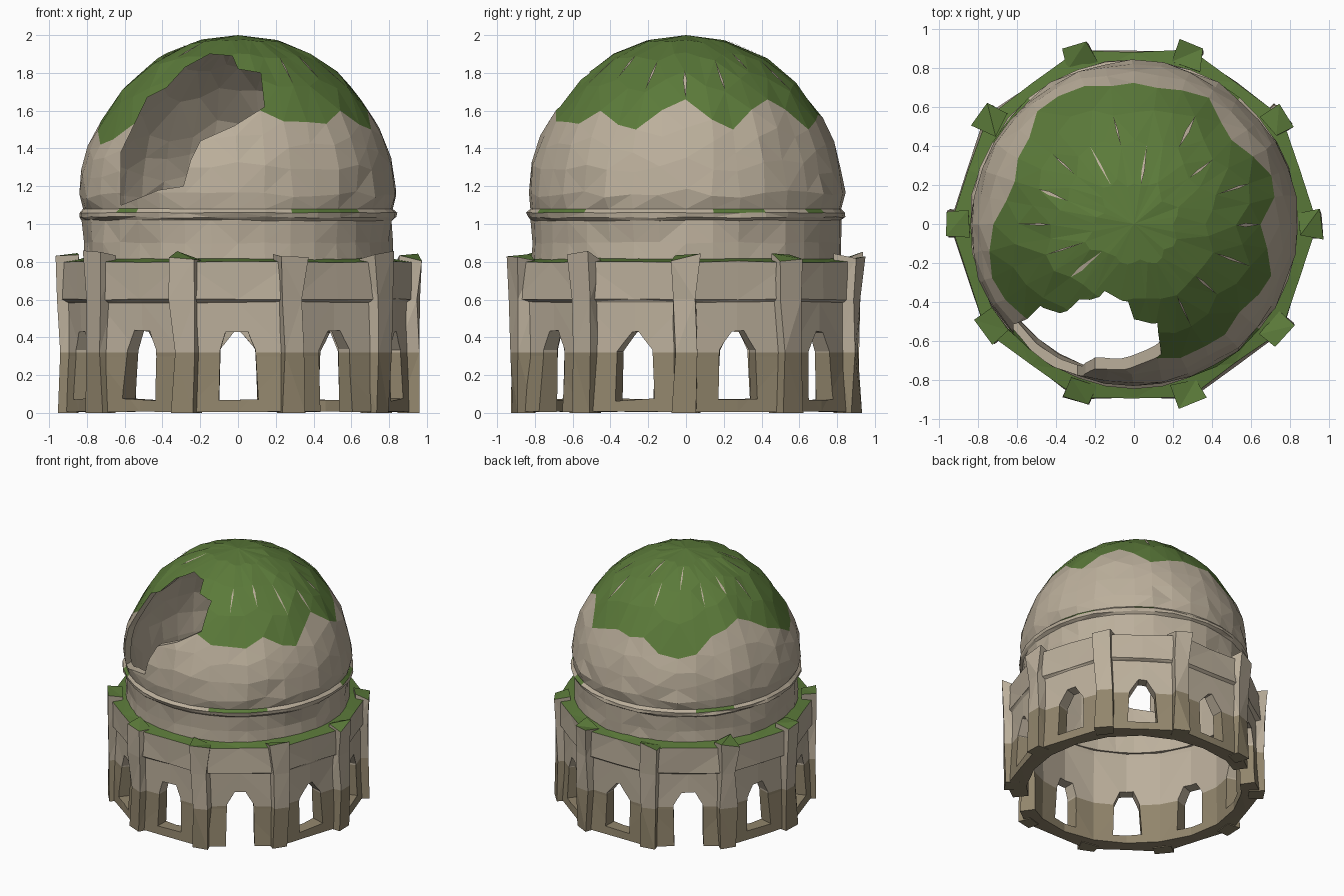
import bpy, bmesh, random
from math import sin, cos, asin, pi, radians
from mathutils import Vector

random.seed(4)
if "Cube" in bpy.data.objects:
    bpy.data.objects.remove(bpy.data.objects["Cube"])


def material(name, r, g, b):
    m = bpy.data.materials.new(name)
    m.use_nodes = True
    m.diffuse_color = (r, g, b, 1)
    m.node_tree.nodes["Principled BSDF"].inputs["Base Color"].default_value = (r, g, b, 1)
    return m


MATS = [material("pale stone", 0.50, 0.43, 0.33),
        material("moss", 0.105, 0.195, 0.042),
        material("damp stone", 0.285, 0.235, 0.15)]
STONE, MOSS, DAMP = range(3)
DAMP_Z = 0.32
BAYS = 10


def jit(a):
    return random.uniform(-a, a)


def polar(r, angle, z):
    return Vector((r * cos(angle), r * sin(angle), z))


def finish(bm, name):
    bmesh.ops.recalc_face_normals(bm, faces=bm.faces)
    me = bpy.data.meshes.new(name)
    bm.to_mesh(me)
    bm.free()
    for m in MATS:
        me.materials.append(m)
    ob = bpy.data.objects.new(name, me)
    bpy.context.collection.objects.link(ob)
    return ob


def lathe(name, rings, rule=lambda i, j: STONE):
    """Closed loop of rings; a ring of one point is a pole."""
    bm = bmesh.new()
    vs = [[bm.verts.new(p) for p in ring] for ring in rings]
    n = len(rings[0])
    for i, a in enumerate(vs):
        b = vs[(i + 1) % len(vs)]
        if len(a) == len(b) == 1:
            continue
        for j in range(n):
            k = (j + 1) % n
            if len(b) == 1:
                quad = (a[j], a[k], b[0])
            elif len(a) == 1:
                quad = (a[0], b[k], b[j])
            else:
                quad = (a[j], a[k], b[k], b[j])
            bm.faces.new(quad).material_index = rule(i, j)
    bmesh.ops.triangulate(bm, faces=bm.faces)
    return finish(bm, name)


def add_prism(bm, near, far):
    """Solid between two matching outlines."""
    a = [bm.verts.new(p) for p in near]
    b = [bm.verts.new(p) for p in far]
    bm.faces.new(a)
    bm.faces.new(b[::-1])
    for j in range(len(a)):
        k = (j + 1) % len(a)
        bm.faces.new((a[j], b[j], b[k], a[k]))


def cut(ob, cutter):
    cutter.hide_render = True
    mod = ob.modifiers.new("opening", 'BOOLEAN')
    mod.operation = 'DIFFERENCE'
    mod.solver = 'EXACT'
    mod.object = cutter
    bpy.context.view_layer.objects.active = ob
    bpy.ops.object.modifier_apply(modifier=mod.name)
    bpy.data.objects.remove(cutter)


def weather(ob):
    """Damp foot, mossy tops, pale stone between."""
    bm = bmesh.new()
    bm.from_mesh(ob.data)
    bmesh.ops.bisect_plane(bm, geom=bm.verts[:] + bm.edges[:] + bm.faces[:],
                           plane_co=(0, 0, DAMP_Z), plane_no=(0, 0, 1))
    for f in bm.faces:
        z = f.calc_center_median().z
        f.material_index = DAMP if z < DAMP_Z else STONE
        if z > 0.77 and f.normal.z > 0.4:
            f.material_index = MOSS
    bm.to_mesh(ob.data)
    bm.free()


# Ten-sided lower wall with a cornice band and a ledge on top
SIDES = 2 * BAYS


def wall_ring(r, z, flat, a):
    ring = []
    for j in range(SIDES):
        k = cos(pi / BAYS) if flat and j % 2 else 1
        ring.append(polar(r * k + jit(a), 2 * pi * j / SIDES, z + jit(a) * 0.6))
    return ring


wall = lathe("lower_wall", [
    wall_ring(0.93, 0.006, True, 0.004), wall_ring(0.915, 0.30, True, 0.01),
    wall_ring(0.915, 0.585, True, 0.008), wall_ring(0.94, 0.60, True, 0.008),
    wall_ring(0.935, 0.80, True, 0.008), wall_ring(0.80, 0.82, False, 0.004),
    wall_ring(0.785, 0.72, False, 0.003), wall_ring(0.785, 0.35, False, 0.008),
    wall_ring(0.79, 0.006, False, 0.004)])

# Arched windows, and two doorways that reach the ground
bm = bmesh.new()
for bay in range(BAYS):
    ang = 2 * pi * (bay + 0.5) / BAYS
    sill = -0.1 if bay in (3, 8) else 0.07
    peak = 0.06 if bay == 7 else random.uniform(0.02, 0.06)
    half = [(0.105, sill), (0.10, 0.33), (peak, 0.43)]
    outline = [(u + jit(0.008), z + jit(0.008)) for u, z in half]
    outline += [(-u + jit(0.008), z + jit(0.008)) for u, z in reversed(half)]
    side = Vector((-sin(ang), cos(ang), 0))
    add_prism(bm, [polar(0.6, ang, z) + side * u * 0.95 for u, z in outline],
              [polar(1.1, ang, z) + side * u * 1.05 for u, z in outline])
cut(wall, finish(bm, "window_cutter"))
weather(wall)

# Rough buttresses on the corners
for i in range(BAYS):
    ang = 2 * pi * i / BAYS
    side = Vector((-sin(ang), cos(ang), 0))
    bm = bmesh.new()
    levels = []
    for z, out, w in ((0, 0.95, 0.065), (0.32, 0.95, 0.06), (0.6, 0.955, 0.06), (0.82, 0.965, 0.07)):
        loop = []
        for r, s in ((0.85, -1), (out, -1), (out, 1), (0.85, 1)):
            dz = random.uniform(-0.02, 0.04) if z > 0.7 else 0
            loop.append(bm.verts.new(polar(r + jit(0.012), ang, z + dz) + side * (s * w + jit(0.015))))
        levels.append(loop)
    bm.faces.new(levels[0])
    bm.faces.new(levels[-1])
    for a, b in zip(levels, levels[1:]):
        for j in range(4):
            k = (j + 1) % 4
            bm.faces.new((a[j], a[k], b[k], b[j]))
    bmesh.ops.triangulate(bm, faces=bm.faces)
    weather(finish(bm, f"buttress_{i + 1}"))

# Drum and dome shell; one ring follows the ragged moss edge
COLS = 36
MOSS_EDGE = [1.66, 1.50, 1.66, 1.50, 1.58, 1.58, 1.46, 1.60, 1.68,
             1.55, 1.42, 1.52, 1.60, 1.60, 1.60, 1.54, 1.60, 1.50]
edge = []
for j in range(COLS):
    here, after = MOSS_EDGE[j // 2], MOSS_EDGE[(j // 2 + 1) % len(MOSS_EDGE)]
    z = here if j % 2 == 0 else (here + after) / 2 + jit(0.04)
    edge.append(asin((z - 1.1) / 0.9))


def drum_ring(r, z, a):
    return [polar(r + jit(a), 2 * pi * j / COLS, z + jit(a) * 0.5) for j in range(COLS)]


def dome_ring(t, a):
    """t runs 0 at the springing, 1 at the moss edge, 2 at the crown."""
    ring = []
    for j in range(COLS):
        phi = edge[j] * t if t <= 1 else edge[j] + (pi / 2 - edge[j]) * (t - 1)
        if t != 1:
            phi += jit(a) * 1.5
        ring.append(polar(0.84 * cos(phi) + jit(a), 2 * pi * (j + jit(a) * 8) / COLS,
                          1.1 + 0.9 * sin(phi)))
    return ring


outer = [drum_ring(0.82, 0.76, 0.004), drum_ring(0.815, 0.9, 0.012), drum_ring(0.82, 1.02, 0.008),
         drum_ring(0.84, 1.035, 0.01), drum_ring(0.842, 1.06, 0.005), drum_ring(0.822, 1.08, 0.003)]
FIRST = len(outer)
outer += [dome_ring(t, 0.011) for t in (0.12, 0.4, 0.7, 1, 1.25, 1.5, 1.75)]
MOSS_ROW = FIRST + 3
centre = Vector((0, 0, 1.07))
inner = [[centre + (p - centre) * 0.94 for p in ring] for ring in reversed(outer[FIRST:])]
inner += [drum_ring(0.77, 1.0, 0.003), drum_ring(0.77, 0.76, 0.003)]
LEDGE_MOSS = (1, 2, 5, 13, 14, 22, 29, 30, 31)


def dome_rule(i, j):
    if MOSS_ROW <= i < len(outer):
        return MOSS
    return MOSS if i == 4 and j in LEDGE_MOSS else STONE


dome = lathe("dome", outer + [[Vector((0, 0, 2.0))], [Vector((0, 0, 1.95))]] + inner, dome_rule)

# Broken hole in the front of the dome
HOLE = [(-0.62, 1.10), (-0.62, 1.38), (-0.48, 1.67), (-0.38, 1.72), (-0.28, 1.83), (-0.15, 1.90),
        (-0.03, 1.89), (0.0, 1.82), (0.12, 1.80), (0.14, 1.62), (-0.02, 1.52), (-0.2, 1.44),
        (-0.25, 1.34), (-0.29, 1.20), (-0.42, 1.18)]
bm = bmesh.new()
add_prism(bm, [(x, -1.2, z) for x, z in HOLE], [(x, -0.08, z) for x, z in HOLE])
cut(dome, finish(bm, "hole_cutter"))

# Thin splits in the moss, running toward the crown
bm = bmesh.new()
for j in range(0, COLS, 2):
    if 220 < j * 360 / COLS < 295:
        continue
    row = MOSS_ROW + random.choice((0, 1, 1, 2))
    a, b = outer[row][j], outer[row + 1][j]
    mid = a.lerp(b, random.uniform(0.3, 0.7))
    up = (mid - centre).normalized() * 0.007
    side = (b - a).cross(up).normalized() * random.uniform(0.005, 0.011)
    bm.faces.new([bm.verts.new(p) for p in (a + up, mid + side + up, b + up, mid - side + up)])
finish(bm, "moss_splits")
